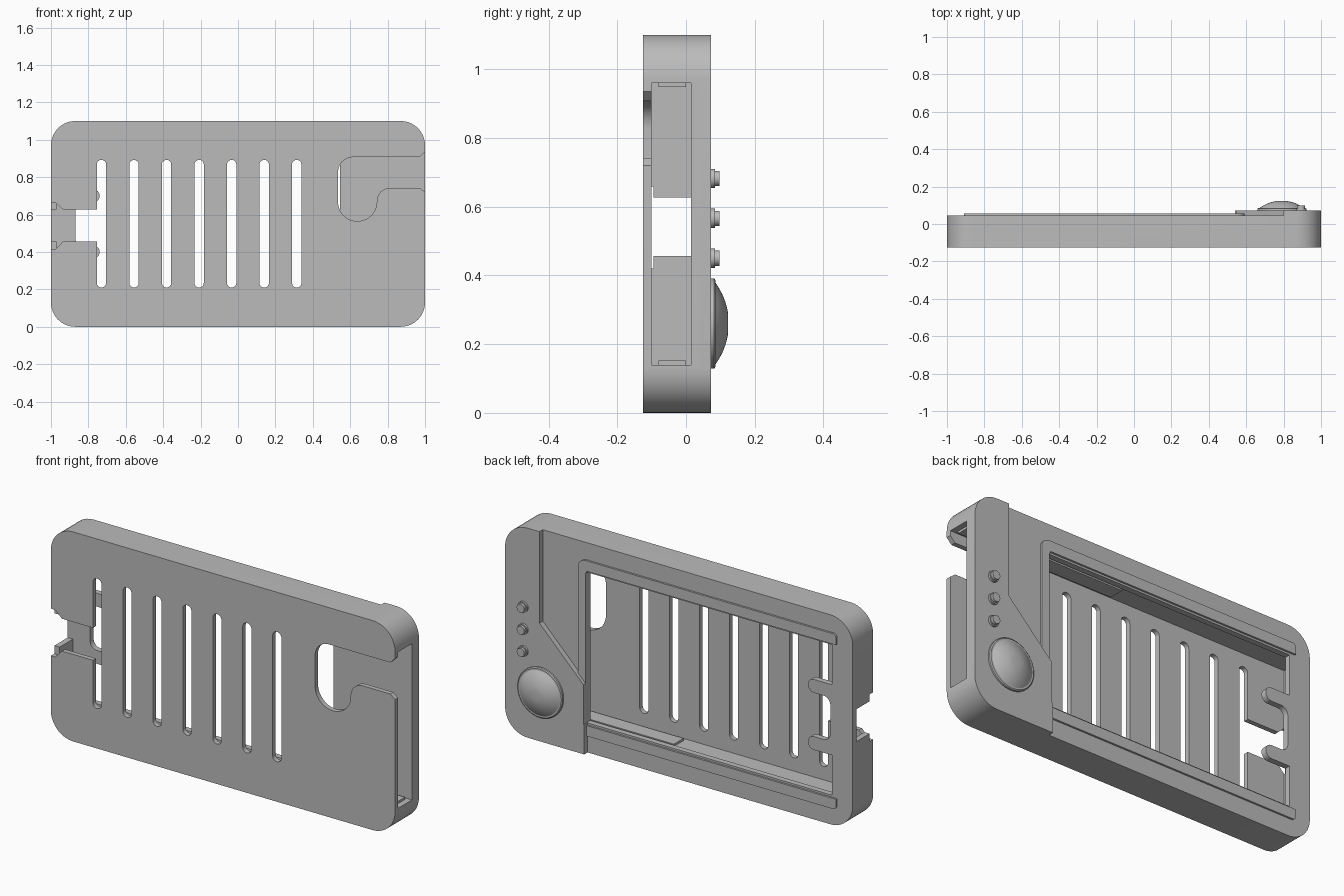
import bpy, bmesh, math
from mathutils import Vector

if "Cube" in bpy.data.objects:
    bpy.data.objects.remove(bpy.data.objects["Cube"])

grey = bpy.data.materials.new("plain_grey")
grey.diffuse_color = (0.5, 0.5, 0.5, 1)
grey.use_nodes = True
grey.node_tree.nodes["Principled BSDF"].inputs["Base Color"].default_value = grey.diffuse_color


def fillet(corners, seg=10):
    """Outline from (x, z[, radius]) corners, rounding those with a radius."""
    out = []
    n = len(corners)
    for i, c in enumerate(corners):
        p = Vector(c[:2])
        r = c[2] if len(c) > 2 else 0
        if r == 0:
            out.append(p)
            continue
        d1 = (Vector(corners[i - 1][:2]) - p).normalized()
        d2 = (Vector(corners[(i + 1) % n][:2]) - p).normalized()
        half = d1.angle(d2) / 2
        t = r / math.tan(half)
        centre = p + (d1 + d2).normalized() * (r / math.sin(half))
        a = p + d1 * t - centre
        b = p + d2 * t - centre
        a0 = math.atan2(a.y, a.x)
        sweep = math.atan2(b.y, b.x) - a0
        sweep = (sweep + math.pi) % (2 * math.pi) - math.pi
        for k in range(seg + 1):
            w = a0 + sweep * k / seg
            out.append(centre + Vector((math.cos(w), math.sin(w))) * r)
    return out


def finish(name, bm):
    bmesh.ops.recalc_face_normals(bm, faces=bm.faces)
    me = bpy.data.meshes.new(name)
    bm.to_mesh(me)
    bm.free()
    me.materials.append(grey)
    ob = bpy.data.objects.new(name, me)
    bpy.context.collection.objects.link(ob)
    return ob


def prism(name, corners, y0, y1):
    """Extrude an x-z outline along y."""
    bm = bmesh.new()
    f = bm.faces.new([bm.verts.new((p.x, y0, p.y)) for p in fillet(corners)])
    ext = bmesh.ops.extrude_face_region(bm, geom=[f])["geom"]
    vs = [v for v in ext if isinstance(v, bmesh.types.BMVert)]
    bmesh.ops.translate(bm, verts=vs, vec=(0, y1 - y0, 0))
    return finish(name, bm)


def rect(x0, x1, z0, z1, r=0):
    return [(x0, z0, r), (x1, z0, r), (x1, z1, r), (x0, z1, r)]


def lathe(name, x, z, profile, seg=48):
    """Turn a (radius, y) profile about the y axis, capped at both ends."""
    bm = bmesh.new()
    rings = [[bm.verts.new((x + r * math.cos(2 * math.pi * k / seg), y,
                            z + r * math.sin(2 * math.pi * k / seg)))
              for k in range(seg)] for r, y in profile]
    for a, b in zip(rings, rings[1:]):
        for k in range(seg):
            j = (k + 1) % seg
            bm.faces.new((a[k], a[j], b[j], b[k]))
    bm.faces.new(rings[0])
    bm.faces.new(rings[-1])
    return finish(name, bm)


def select(ob):
    bpy.ops.object.select_all(action='DESELECT')
    ob.select_set(True)
    bpy.context.view_layer.objects.active = ob


def combine(target, tool, op='DIFFERENCE'):
    mod = target.modifiers.new(op.lower(), 'BOOLEAN')
    mod.operation = op
    mod.solver = 'EXACT'
    mod.object = tool
    select(target)
    bpy.ops.object.modifier_apply(modifier=mod.name)
    bpy.data.objects.remove(tool, do_unlink=True)


# Case body with rounded corners
case = prism("case_body", rect(-1, 1, 0, 1.1, 0.13), -0.125, 0.045)

# Raised control panel at one end
combine(case, prism("panel", [(0.54, 0), (1, 0, 0.13), (1, 1.1, 0.13), (0.8, 1.1),
                              (0.8, 0.62), (0.54, 0.36)], 0.0, 0.073), 'UNION')

# Thin raised lip around three sides of the window
combine(case, prism("lip", [(-0.91, 0.09, 0.02), (0.59, 0.09, 0.045), (0.59, 1.01, 0.045),
                            (-0.91, 1.01, 0.02), (-0.91, 0.955), (0.54, 0.955),
                            (0.54, 0.145), (-0.91, 0.145)], 0.02, 0.055), 'UNION')

# Hollow inside, open at the right end
combine(case, prism("cavity", rect(-0.97, 1.1, 0.14, 0.96), -0.10, 0.015))

# Window in the back, leaving two small clip tabs
combine(case, prism("window", [
    (-0.88, 0.155), (0.545, 0.155), (0.545, 0.945), (-0.88, 0.945),
    (-0.88, 0.735), (-0.74, 0.735, 0.034), (-0.74, 0.665, 0.034), (-0.87, 0.665, 0.04),
    (-0.87, 0.435, 0.04), (-0.74, 0.435, 0.034), (-0.74, 0.365, 0.034), (-0.88, 0.365)],
    0.0, 0.2))

# Vent slots in the front plate
for i in range(7):
    x = -0.73 + i * 0.174
    combine(case, prism("slot", rect(x - 0.025, x + 0.025, 0.21, 0.892, 0.0245), -0.2, -0.05))

# Flared notch in the front plate, and the matching gap in the left wall
combine(case, prism("notch", [
    (-1.1, 0.415), (-0.975, 0.415), (-0.935, 0.457), (-0.73, 0.457),
    (-0.73, 0.627), (-0.935, 0.627), (-0.975, 0.663), (-1.1, 0.663)], -0.2, -0.095))
combine(case, prism("wall_gap", rect(-1.1, -0.95, 0.457, 0.627), -0.15, 0.015))

# Hook-shaped cutout in the front plate, flared at the right edge
combine(case, prism("hook", [
    (0.535, 0.565, 0.102), (0.742, 0.565, 0.102), (0.742, 0.742, 0.07), (0.972, 0.742),
    (1.0, 0.72), (1.1, 0.72), (1.1, 0.935), (1.0, 0.935), (0.972, 0.907),
    (0.535, 0.907, 0.08)], -0.2, -0.05))

# Guide rails on the floor and ceiling of the cavity
parts = [case]
for name, z0, z1 in (("lower_rail", 0.138, 0.152), ("upper_rail", 0.948, 0.962)):
    parts.append(prism(name, rect(0.07, 0.97, z0, z1), -0.08, 0.0))

# Domed knob on a thin ring
R = 0.2
dome = [(0.118 * math.cos(a), 0.086 + 0.037 * math.sin(a)) for a in (0,)]
cap_base = math.sqrt(R * R - 0.118 ** 2)
for k in range(1, 9):
    r = 0.118 + (0.03 - 0.118) * k / 8
    dome.append((r, 0.086 + math.sqrt(R * R - r * r) - cap_base))
parts.append(lathe("knob", 0.79, 0.26, [(0.131, 0.07), (0.131, 0.082), (0.126, 0.086)] + dome))

# Three stepped push buttons
for i in range(3):
    parts.append(lathe("button_%d" % (i + 1), 0.893, 0.45 + 0.116 * i,
                       [(0.028, 0.07), (0.028, 0.084), (0.022, 0.084), (0.022, 0.098)], 24))

for ob in parts:
    select(ob)
    bpy.ops.object.shade_smooth_by_angle(angle=math.radians(30))
